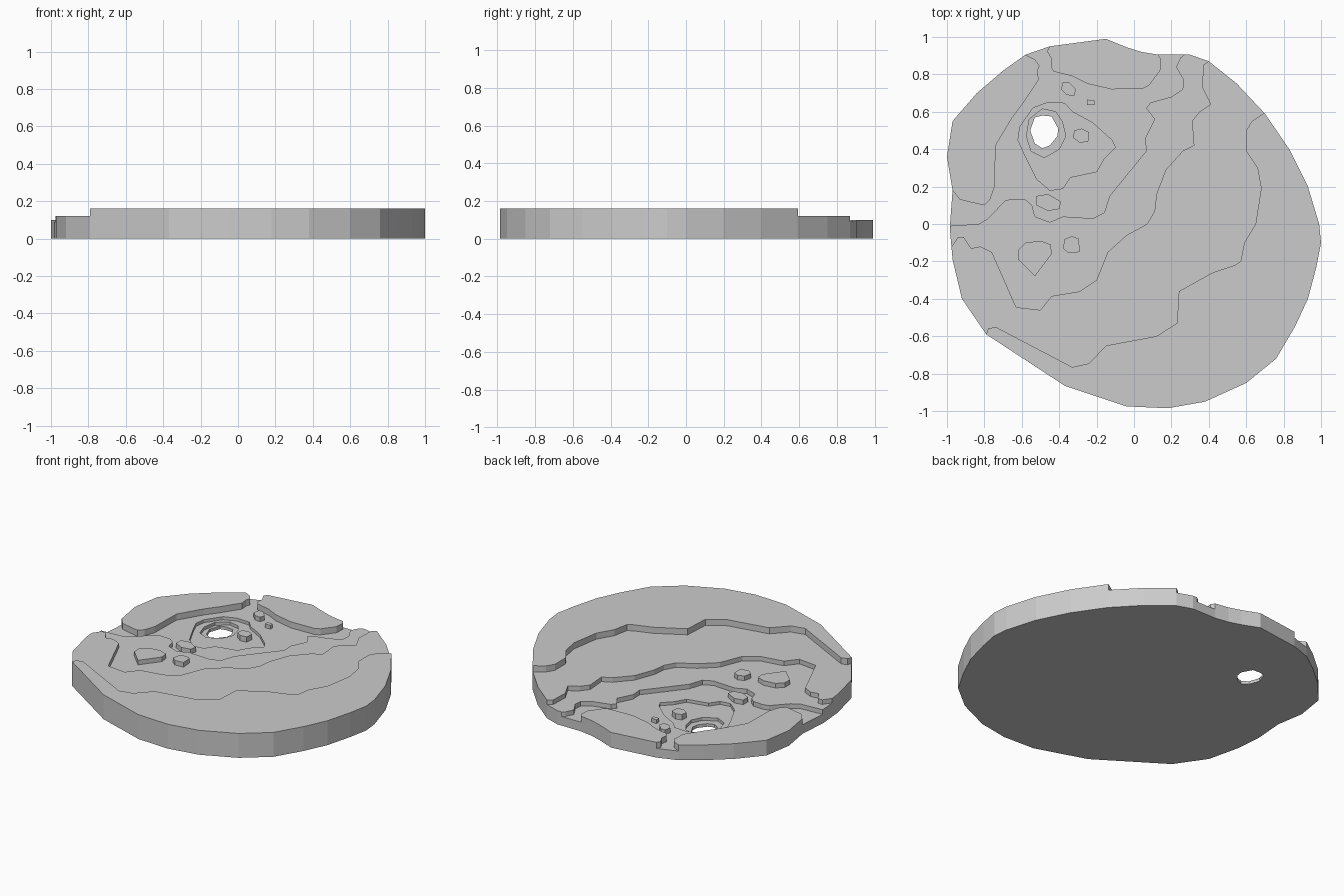
import bpy, bmesh


def prism(name, pts, z0, z1):
    """Straight-walled slab from a top-view outline."""
    bm = bmesh.new()
    face = bm.faces.new([bm.verts.new((x, y, z0)) for x, y in pts])
    ext = bmesh.ops.extrude_face_region(bm, geom=[face])
    top = [v for v in ext["geom"] if isinstance(v, bmesh.types.BMVert)]
    bmesh.ops.translate(bm, vec=(0, 0, z1 - z0), verts=top)
    bmesh.ops.recalc_face_normals(bm, faces=bm.faces)
    me = bpy.data.meshes.new(name)
    bm.to_mesh(me)
    bm.free()
    ob = bpy.data.objects.new(name, me)
    bpy.context.collection.objects.link(ob)
    return ob


def carve(target, pts, floor):
    """Cut everything above floor inside the outline."""
    cutter = prism("cutter", pts, floor, 0.4)
    mod = target.modifiers.new("carve", 'BOOLEAN')
    mod.operation = 'DIFFERENCE'
    mod.solver = 'EXACT'
    mod.object = cutter
    bpy.context.view_layer.objects.active = target
    bpy.ops.object.modifier_apply(modifier=mod.name)
    bpy.data.objects.remove(cutter, do_unlink=True)


def open_to_back_left(line):
    """Close a shoreline around the outside of the plate's back-left side."""
    (ax, ay), (bx, by) = line[0], line[-1]
    return line + [(bx * 1.5, by * 1.5), (-2, 2), (ax * 1.5, ay * 1.5)]


# Plate outline, clockwise from the back
outline = [(-0.15, 0.99), (-0.04, 0.945), (0.04, 0.92), (0.13, 0.905), (0.30, 0.905),
           (0.40, 0.87), (0.55, 0.75), (0.70, 0.59), (0.83, 0.40), (0.93, 0.20),
           (0.99, 0.0), (1.0, -0.1), (0.975, -0.23), (0.93, -0.40), (0.86, -0.55),
           (0.76, -0.72), (0.60, -0.85), (0.38, -0.95), (0.18, -0.985), (-0.04, -0.975),
           (-0.37, -0.865), (-0.79, -0.59), (-0.92, -0.40), (-0.97, -0.19),
           (-0.985, -0.02), (-0.97, 0.18), (-1.0, 0.36), (-0.97, 0.55), (-0.84, 0.70),
           (-0.70, 0.82), (-0.58, 0.905), (-0.45, 0.95)]
plate = prism("terraced_plate", outline, 0, 0.16)

# Terrace edges, from the outer step to the inner one
upper = [(0.69, 0.59), (0.63, 0.55), (0.60, 0.50), (0.60, 0.39), (0.66, 0.30), (0.68, 0.19),
         (0.65, 0.0), (0.59, -0.10), (0.57, -0.20), (0.54, -0.22), (0.42, -0.26),
         (0.24, -0.36), (0.23, -0.53), (0.12, -0.60), (-0.15, -0.65), (-0.24, -0.745),
         (-0.33, -0.765), (-0.74, -0.55), (-0.78, -0.56), (-0.79, -0.59)]
middle = [(0.40, 0.87), (0.37, 0.85), (0.365, 0.73), (0.41, 0.64), (0.35, 0.60),
          (0.31, 0.55), (0.32, 0.42), (0.26, 0.39), (0.17, 0.29), (0.12, 0.16),
          (0.11, 0.07), (0.07, 0.0), (-0.04, -0.06), (-0.14, -0.15), (-0.20, -0.30),
          (-0.29, -0.36), (-0.44, -0.385), (-0.50, -0.46), (-0.63, -0.445), (-0.76, -0.15),
          (-0.82, -0.12), (-0.87, -0.13), (-0.91, -0.07), (-0.94, -0.07), (-0.975, -0.12)]
lower = [(0.27, 0.905), (0.25, 0.89), (0.225, 0.84), (0.265, 0.77), (0.26, 0.72), (0.20, 0.68),
         (0.09, 0.65), (0.065, 0.62), (0.11, 0.56), (0.06, 0.46), (0.065, 0.39),
         (-0.13, 0.15), (-0.16, 0.06), (-0.22, 0.03), (-0.38, 0.04), (-0.45, 0.01),
         (-0.53, 0.04), (-0.545, 0.10), (-0.58, 0.13), (-0.65, 0.135), (-0.69, 0.125),
         (-0.78, 0.03), (-0.83, 0.0), (-0.985, -0.01)]
for line, floor in ((upper, 0.12), (middle, 0.09), (lower, 0.06)):
    carve(plate, open_to_back_left(line), floor)

# Stepped basin with a through hole
basin = [(-0.46, 0.65), (-0.37, 0.645), (-0.33, 0.60), (-0.22, 0.54), (-0.12, 0.45),
         (-0.10, 0.41), (-0.16, 0.35), (-0.20, 0.28), (-0.34, 0.25), (-0.38, 0.19),
         (-0.45, 0.18), (-0.52, 0.24), (-0.58, 0.36), (-0.62, 0.45), (-0.61, 0.52),
         (-0.54, 0.62)]
pit = [(-0.49, 0.615), (-0.42, 0.60), (-0.385, 0.55), (-0.365, 0.47), (-0.40, 0.40),
       (-0.48, 0.355), (-0.55, 0.39), (-0.575, 0.47), (-0.56, 0.56)]
hole = [(-0.53, 0.57), (-0.49, 0.58), (-0.44, 0.575), (-0.405, 0.51), (-0.41, 0.47),
        (-0.45, 0.42), (-0.49, 0.405), (-0.53, 0.43), (-0.555, 0.50)]
for pts, floor in ((basin, 0.04), (pit, 0.02), (hole, -0.1)):
    carve(plate, pts, floor)

# Raised banks along the back and left rim
prism("back_bank", outline[-1:] + outline[:4] + [
    (0.145, 0.88), (0.14, 0.82), (0.08, 0.74), (0.05, 0.725), (-0.12, 0.72), (-0.25, 0.75),
    (-0.33, 0.79), (-0.43, 0.815), (-0.445, 0.84), (-0.44, 0.88), (-0.465, 0.925)], 0.06, 0.10)
prism("left_bank", outline[25:31] + [
    (-0.53, 0.88), (-0.505, 0.845), (-0.515, 0.82), (-0.51, 0.77), (-0.59, 0.65),
    (-0.65, 0.57), (-0.74, 0.42), (-0.745, 0.20), (-0.77, 0.13), (-0.80, 0.10),
    (-0.87, 0.115), (-0.93, 0.13)], 0.06, 0.10)

# Small flat-topped islands: name, floor, top, outline
islands = [
    ("large_island", 0.09, 0.12, [(-0.62, -0.14), (-0.58, -0.10), (-0.50, -0.09),
     (-0.445, -0.11), (-0.44, -0.16), (-0.53, -0.28), (-0.62, -0.19)]),
    ("front_island", 0.09, 0.12, [(-0.33, -0.065), (-0.295, -0.08), (-0.29, -0.15),
     (-0.35, -0.155), (-0.38, -0.13), (-0.37, -0.08)]),
    ("shore_island", 0.06, 0.09, [(-0.52, 0.15), (-0.46, 0.16), (-0.39, 0.12),
     (-0.40, 0.08), (-0.46, 0.07), (-0.52, 0.10)]),
    ("basin_island", 0.04, 0.075, [(-0.28, 0.51), (-0.24, 0.49), (-0.245, 0.44),
     (-0.29, 0.435), (-0.325, 0.46), (-0.32, 0.50)]),
    ("back_island", 0.06, 0.09, [(-0.38, 0.76), (-0.35, 0.76), (-0.31, 0.72),
     (-0.32, 0.685), (-0.36, 0.69), (-0.39, 0.72)]),
    ("tiny_island", 0.06, 0.085, [(-0.25, 0.665), (-0.21, 0.66), (-0.21, 0.635),
     (-0.25, 0.635)]),
]
for name, z0, z1, pts in islands:
    prism(name, pts, z0, z1)
